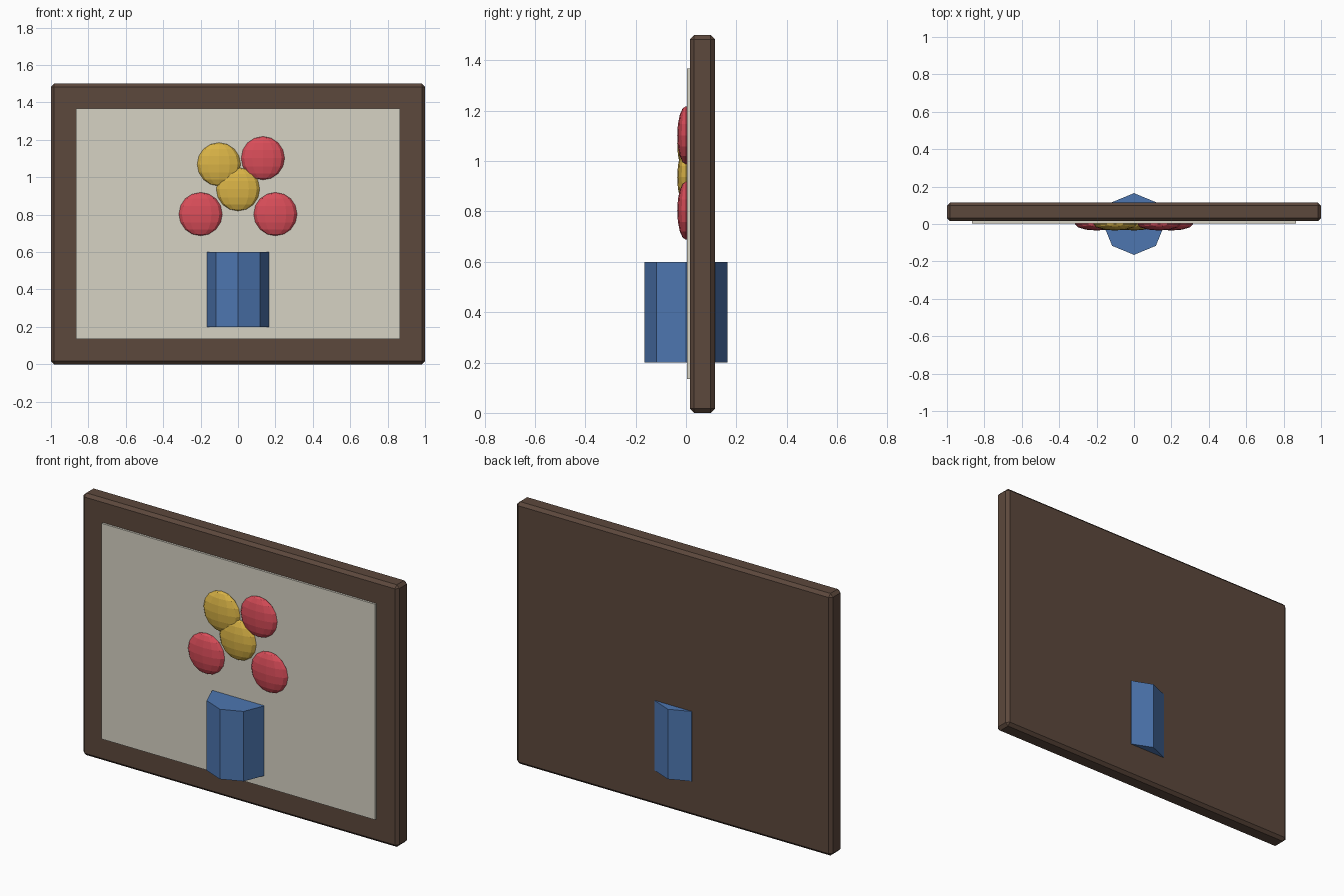
import bpy, math

if "Cube" in bpy.data.objects:
    bpy.data.objects.remove(bpy.data.objects["Cube"])


def srgb(r, g, b):
    f = lambda c: (c / 255 / 12.92) if c < 11 else ((c / 255 + 0.055) / 1.055) ** 2.4
    return (f(r), f(g), f(b), 1.0)


def material(name, rgb):
    m = bpy.data.materials.new(name)
    m.diffuse_color = srgb(*rgb)
    m.use_nodes = True
    m.node_tree.nodes["Principled BSDF"].inputs["Base Color"].default_value = m.diffuse_color
    return m


WOOD = material("dark brown wood", (92, 72, 60))
CREAM = material("cream canvas", (214, 210, 196))
BLUE = material("blue glaze", (77, 118, 176))
RED = material("red petals", (217, 77, 89))
YELLOW = material("yellow petals", (217, 179, 70))


def finish(name, mat):
    ob = bpy.context.object
    ob.name = name
    ob.data.materials.append(mat)
    return ob


def box(name, lo, hi, mat):
    mid = [(a + b) / 2 for a, b in zip(lo, hi)]
    bpy.ops.mesh.primitive_cube_add(size=1, location=mid)
    ob = finish(name, mat)
    ob.scale = [b - a for a, b in zip(lo, hi)]
    bpy.ops.object.transform_apply(location=False, rotation=False, scale=True)
    return ob


# Frame: solid bevelled board
frame = box("frame", (-1, 0.015, 0), (1, 0.115, 1.5), WOOD)
bevel = frame.modifiers.new("edge bevel", 'BEVEL')
bevel.width = 0.017
bevel.segments = 1

# Canvas: thin panel standing just proud of the frame front
box("canvas", (-0.865, 0.003, 0.134), (0.865, 0.1, 1.368), CREAM)

# Vase: octagonal prism passing through the picture
bpy.ops.mesh.primitive_cylinder_add(vertices=8, radius=0.165, depth=0.4,
                                    location=(0, 0, 0.4))
finish("vase", BLUE)

# Flowers: flattened faceted spheres
flowers = [(-0.2, 0.803, RED), (0.2, 0.803, RED), (0.133, 1.102, RED),
           (-0.102, 1.069, YELLOW), (0, 0.936, YELLOW)]
for i, (x, z, mat) in enumerate(flowers):
    bpy.ops.mesh.primitive_uv_sphere_add(segments=12, ring_count=8, radius=0.116,
                                         location=(x, 0, z))
    finish(f"flower_{i + 1}", mat).scale.y = 0.3
